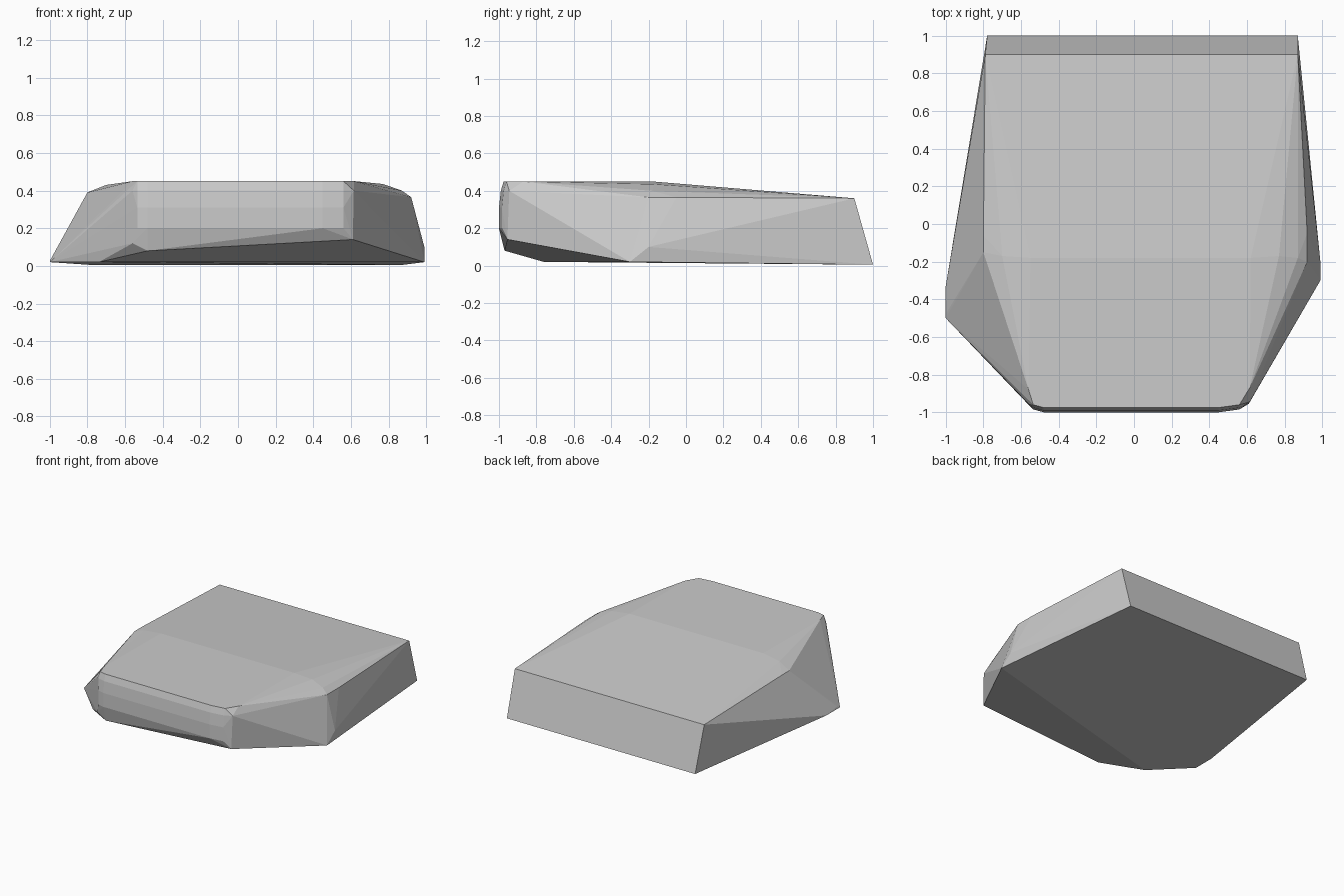
import bpy, bmesh, math

if "Cube" in bpy.data.objects:
    bpy.data.objects.remove(bpy.data.objects["Cube"])

# Faceted slab: convex skin stretched over a few outline rings
points = []

# Sloping back face: lower and upper edge
points += [(-0.78, 1.0, 0.005), (0.87, 1.0, 0.005),
           (-0.79, 0.9, 0.36), (0.87, 0.9, 0.36)]

# Low side corners and underside
points += [(-1.0, -0.5, 0.02), (-1.0, -0.33, 0.02), (-0.995, -0.47, 0.035),
           (0.99, -0.3, 0.02), (0.99, -0.2, 0.10),
           (-0.74, -0.76, 0.02)]

# Upper shoulders, rounded towards the flat top
points += [(-0.8, -0.15, 0.39), (-0.8, -0.06, 0.39),
           (-0.70, -0.17, 0.43), (-0.55, -0.18, 0.45),
           (0.92, -0.2, 0.365), (0.92, -0.05, 0.365), (0.87, -0.18, 0.40),
           (0.77, -0.17, 0.435), (0.62, -0.18, 0.45)]

# Rounded front: rings at several heights (z, forward y, left inset)
for z, y in ((0.20, -1.0), (0.31, -1.0), (0.40, -0.99), (0.45, -0.975)):
    points += [(-0.48, y, z), (0.45, y, z),
               (-0.535, y + 0.015, z), (0.56, y + 0.015, z)]
    if z < 0.42:
        points += [(-0.56, -0.955, z), (0.615, -0.945, z)]
points += [(-0.56, -0.96, 0.12), (-0.48, -0.97, 0.08), (0.61, -0.955, 0.14),
           (-0.56, -0.88, 0.45), (0.615, -0.87, 0.45)]

bm = bmesh.new()
for p in points:
    bm.verts.new(p)
hull = bmesh.ops.convex_hull(bm, input=bm.verts)
inside = [g for g in hull["geom_interior"] + hull["geom_unused"]
          if isinstance(g, bmesh.types.BMVert)]
bmesh.ops.delete(bm, geom=list(set(inside)), context='VERTS')
bmesh.ops.dissolve_limit(bm, angle_limit=math.radians(0.3),
                         verts=bm.verts, edges=bm.edges)
bmesh.ops.recalc_face_normals(bm, faces=bm.faces)

mesh = bpy.data.meshes.new("slab")
bm.to_mesh(mesh)
bm.free()
slab = bpy.data.objects.new("slab", mesh)
bpy.context.collection.objects.link(slab)

# Single light grey
grey = bpy.data.materials.new("light grey")
grey.diffuse_color = (0.6, 0.6, 0.6, 1)
grey.use_nodes = True
grey.node_tree.nodes["Principled BSDF"].inputs["Base Color"].default_value = grey.diffuse_color
mesh.materials.append(grey)
